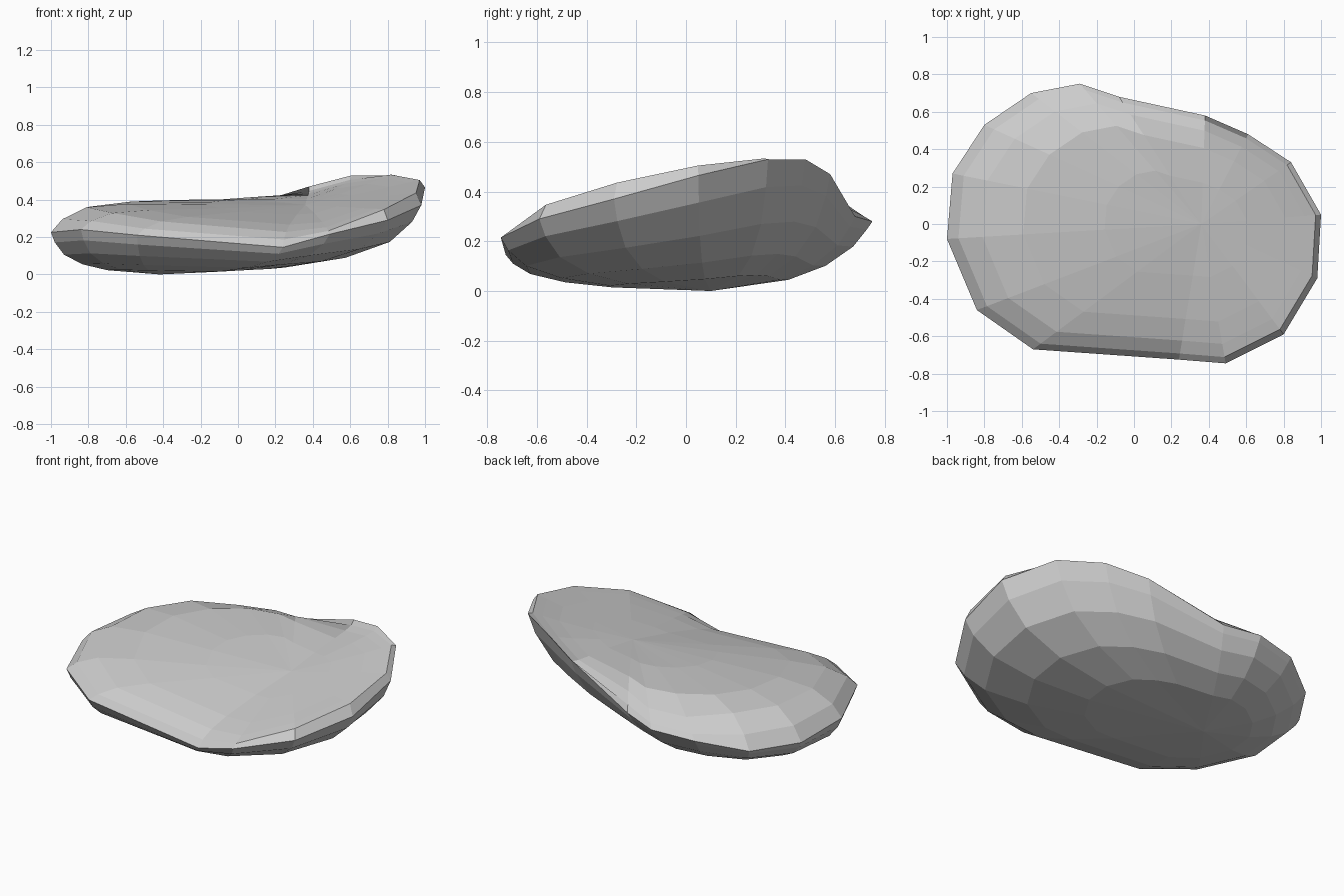
import bpy
import bmesh
from mathutils import Vector

cube = bpy.data.objects.get("Cube")
if cube:
    bpy.data.objects.remove(cube)

# Sharp rim of the stone, counter-clockwise from the left tip
RIM = [Vector(p) for p in (
    (-1.0, -.08, .225), (-.84, -.46, .24), (-.54, -.67, .21), (.24, -.725, .145),
    (.49, -.745, .215), (.8, -.59, .29), (.98, -.29, .37), (1.0, .05, .465),
    (.84, .33, .53), (.61, .48, .53), (.38, .58, .47), (-.08, .68, .3),
    (-.29, .75, .28), (-.55, .7, .26), (-.8, .53, .2), (-.97, .27, .2))]
TOP_CENTRE = Vector((.36, 0, 0))
BASE_CENTRE = Vector((-.42, .1, 0))


def top_height(x, y):
    """Gently twisted plateau that folds upward on one side and drops at the back."""
    plateau = .375 + .125 * y - .11 * y * y + x * (.1 * y - .01)
    fold = (.21 + .36 * y * y) * max(0, x - .36)
    drop = .5 * max(0, y - .5) * max(0, .36 - x)
    return min(.54, plateau + fold - drop)


def upper_ring(inset, blend):
    """Rim pulled inward; the edge is rounder on the left than on the right."""
    ring = []
    for p in RIM:
        q = p.lerp(TOP_CENTRE, inset)
        share = blend + (1 - blend) * max(0, p.x)
        q.z = p.z + share * (top_height(q.x, q.y) - p.z)
        ring.append(q)
    return ring


def lower_ring(inset, height):
    """Rim pulled inward and lowered, less so towards the back."""
    ring = []
    for p in RIM:
        q = p.lerp(BASE_CENTRE, inset)
        q.z = p.z * height + .25 * max(0, p.y) * height * (1 - height)
        ring.append(q)
    return ring


def bridge(bm, low, high):
    for i in range(len(low)):
        j = (i + 1) % len(low)
        bm.faces.new((low[i], low[j], high[j], high[i]))


def cap(bm, ring, centre):
    tip = bm.verts.new(centre)
    for i in range(len(ring)):
        bm.faces.new((ring[i], ring[(i + 1) % len(ring)], tip))


# Stack the rings from the underside to the upper face
stack = [lower_ring(*s) for s in ((.52, .1), (.29, .24), (.12, .47), (.035, .76))]
stack.append(RIM)
stack += [upper_ring(*s) for s in ((.045, .45), (.14, .87), (.3, 1), (.62, 1))]

bm = bmesh.new()
rings = [[bm.verts.new(p) for p in ring] for ring in stack]
for low, high in zip(rings, rings[1:]):
    bridge(bm, low, high)
cap(bm, rings[0], BASE_CENTRE)
cap(bm, rings[-1], (TOP_CENTRE.x, TOP_CENTRE.y, top_height(TOP_CENTRE.x, TOP_CENTRE.y)))
bmesh.ops.recalc_face_normals(bm, faces=bm.faces)

mesh = bpy.data.meshes.new("flat_stone")
bm.to_mesh(mesh)
bm.free()
stone = bpy.data.objects.new("flat_stone", mesh)
bpy.context.collection.objects.link(stone)

# Plain grey stone, flat shaded
grey = bpy.data.materials.new("stone_grey")
grey.use_nodes = True
colour = (.6, .6, .6, 1)
grey.diffuse_color = colour
grey.node_tree.nodes["Principled BSDF"].inputs["Base Color"].default_value = colour
mesh.materials.append(grey)
